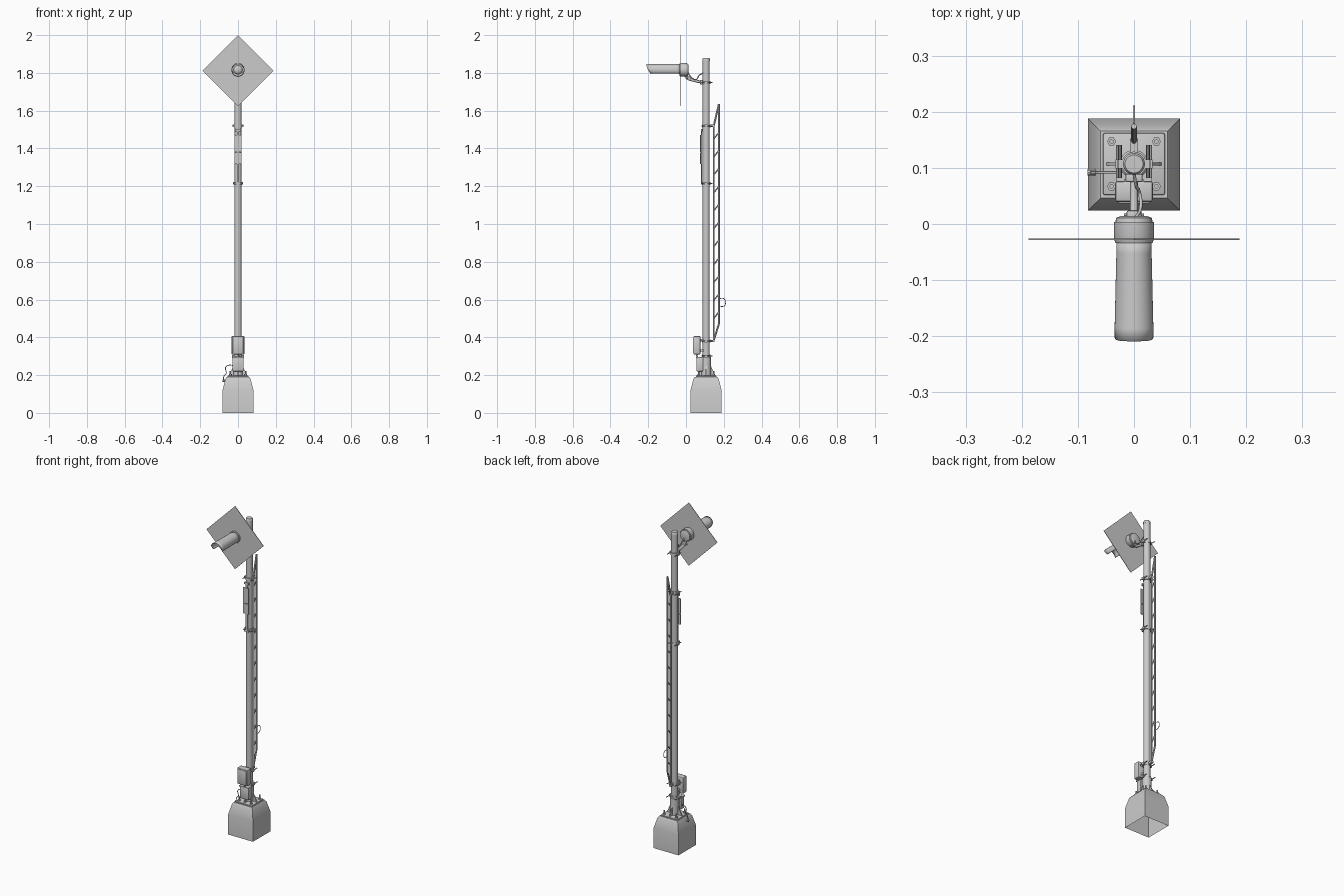
import bpy, bmesh, math
from mathutils import Vector, Matrix

if "Cube" in bpy.data.objects:
    bpy.data.objects.remove(bpy.data.objects["Cube"])

grey = bpy.data.materials.new("plain grey")
grey.use_nodes = True
grey.diffuse_color = (0.6, 0.6, 0.6, 1)
grey.node_tree.nodes["Principled BSDF"].inputs["Base Color"].default_value = (0.6, 0.6, 0.6, 1)

PY = 0.107      # pole axis in y
LZ = 1.816      # lamp axis in z
made = []


def add(name, bm):
    bmesh.ops.recalc_face_normals(bm, faces=bm.faces)
    me = bpy.data.meshes.new(name)
    bm.to_mesh(me)
    bm.free()
    ob = bpy.data.objects.new(name, me)
    bpy.context.scene.collection.objects.link(ob)
    me.materials.append(grey)
    made.append(ob)
    return ob


def box(name, centre, size, bevel=0):
    bm = bmesh.new()
    bmesh.ops.create_cube(bm, size=1)
    bmesh.ops.scale(bm, vec=size, verts=bm.verts)
    bmesh.ops.translate(bm, vec=centre, verts=bm.verts)
    if bevel:
        bmesh.ops.bevel(bm, geom=bm.edges[:], offset=bevel, segments=2, affect='EDGES', profile=0.5)
    return add(name, bm)


def rod(name, a, b, r, n=10):
    a, b = Vector(a), Vector(b)
    bm = bmesh.new()
    bmesh.ops.create_cone(bm, cap_ends=True, segments=n, radius1=r, radius2=r, depth=(b - a).length)
    turn = (b - a).to_track_quat('Z', 'Y').to_matrix().to_4x4()
    bmesh.ops.transform(bm, matrix=Matrix.Translation((a + b) / 2) @ turn, verts=bm.verts)
    return add(name, bm)


def turned(name, profile, loc, n=28, along_y=False, phase=0, open_start=False):
    """Stack of rings (height, radius) along z or y."""
    bm = bmesh.new()
    rings = []
    for h, r in profile:
        ring = []
        for i in range(n):
            t = phase + math.tau * i / n
            u, v = r * math.cos(t), r * math.sin(t)
            ring.append(bm.verts.new(Vector((u, h, v) if along_y else (u, v, h)) + Vector(loc)))
        rings.append(ring)
    for p, q in zip(rings, rings[1:]):
        for i in range(n):
            j = (i + 1) % n
            bm.faces.new((p[i], p[j], q[j], q[i]))
    bm.faces.new(rings[-1])
    if not open_start:
        bm.faces.new(rings[0])
    return add(name, bm)


def wire(name, points, r, cyclic=False):
    cu = bpy.data.curves.new(name, 'CURVE')
    cu.dimensions = '3D'
    cu.bevel_depth = r
    cu.bevel_resolution = 2
    cu.resolution_u = 6
    cu.use_fill_caps = True
    sp = cu.splines.new('BEZIER')
    sp.bezier_points.add(len(points) - 1)
    for bp, p in zip(sp.bezier_points, points):
        bp.co = p
        bp.handle_left_type = bp.handle_right_type = 'AUTO'
    sp.use_cyclic_u = cyclic
    cu.materials.append(grey)
    ob = bpy.data.objects.new(name, cu)
    bpy.context.scene.collection.objects.link(ob)


# Foundation block, open underneath, and its foot plate
R2 = math.sqrt(2)
turned("foundation", [(0, .082 * R2), (.12, .082 * R2), (.18, .067 * R2), (.19, .06 * R2)],
       (0, .106, 0), n=4, phase=math.pi / 4, open_start=True)
box("foot_plate", (0, PY, .193), (.11, .11, .008), .003)
for sx in (-1, 1):
    for sy in (-1, 1):
        x, y = sx * .04, PY + sy * .04
        turned("anchor_nut", [(0, .008), (.008, .008)], (x, y, .197), n=6)
        rod("anchor_bolt", (x, y, .19), (x, y, .222), .004, 8)

# Gussets between foot plate and socket
for k in range(4):
    bm = bmesh.new()
    c, s = math.cos(k * math.pi / 2), math.sin(k * math.pi / 2)
    for w in (-.003, .003):
        vs = [bm.verts.new((c * d - s * w, PY + s * d + c * w, z))
              for d, z in ((.015, .195), (.05, .195), (.045, .205), (.024, .25), (.015, .25))]
        bm.faces.new(vs)
    bmesh.ops.bridge_loops(bm, edges=bm.edges[:])
    add("gusset", bm)

# Pole with socket and cap
turned("socket", [(0, .025), (.1, .025), (.105, .02)], (0, PY, .195))
turned("pole", [(.2, .0185), (1.862, .0185), (1.862, .0195), (1.875, .0195), (1.88, .016)], (0, PY, 0))

# Equipment boxes on the front of the pole
box("lower_box", (0, .073, .255), (.058, .034, .07), .003)
box("lower_box_lid", (0, .073, .292), (.064, .04, .006))
box("upper_box", (0, .058, .358), (.068, .038, .098), .006)
box("upper_box_door", (0, .0385, .358), (.056, .004, .084), .001)
for z in (.33, .385):
    box("box_mount", (0, .082, z), (.03, .02, .012))
wire("box_cable", [(0, .06, .312), (.004, .058, .302), (0, .065, .288)], .004)

# Clamps round the pole
for z, w in ((.3, .03), (.38, .026), (1.215, .024), (1.52, .026), (1.75, .025)):
    turned("clamp_band", [(-.008, .022), (.008, .022)], (0, PY, z))
    for sx in (-1, 1):
        box("clamp_ear", (sx * w * .9, PY, z), (.012, .016, .014))
        rod("clamp_bolt", (sx * w, PY - .025, z), (sx * w, PY + .034, z), .0025, 8)

# Truss ladder behind the pole
IN, OUT = .147, .174
corners = [(IN, .385), (OUT, .47), (OUT, 1.635), (IN, 1.52)]
for p, q in zip(corners, corners[1:] + corners[:1]):
    rod("ladder_rail", (0, *p), (0, *q), .005, 8)
for i in range(11):
    z = .50 + i * .095
    rod("ladder_rung", (0, IN, z), (0, OUT, z + .035), .0035, 8)
for z in (.38, 1.52):
    box("ladder_bracket", (0, .137, z), (.014, .03, .012))
wire("ladder_handle", [(0, OUT, .605), (0, .2, .605), (0, .207, .598), (0, .207, .572),
                       (0, .2, .565), (0, OUT, .565)], .0018)

# Number plates on a slim backing strip
box("plate_strip", (0, .082, 1.355), (.012, .004, .29))
box("upper_plate", (0, .077, 1.427), (.036, .005, .09))
box("lower_plate", (0, .077, 1.348), (.036, .005, .06))
box("strip_foot", (0, .083, 1.215), (.03, .008, .012))
box("strip_head", (0, .083, 1.497), (.03, .008, .012))

# Diamond target board
board = box("target_board", (0, 0, 0), (.188 * R2, .003, .188 * R2))
board.data.transform(Matrix.Translation((0, -.027, 1.812)) @ Matrix.Rotation(math.pi / 4, 4, 'Y'))

# Lamp housing and lens
turned("lamp_housing", [(-.034, .033), (-.026, .036), (.004, .036), (.004, .033), (.011, .032), (.014, .024)],
       (0, 0, LZ), along_y=True)
turned("lens", [(-.046, .006), (-.044, .014), (-.039, .021), (-.033, .024)], (0, 0, LZ), along_y=True)

# Hood: open-bottomed tube with a slanted front lip
bm = bmesh.new()
rows, cols = 8, 24
grid = []
for i in range(rows + 1):
    f = i / rows
    row = []
    for j in range(cols + 1):
        t = math.radians(-36 + 252 * j / cols)
        r = .030 + .004 * f
        front = -.209 + .02 * ((1 - math.sin(t)) / 1.6) ** 2
        row.append(bm.verts.new((r * math.cos(t), -.03 + f * (front + .03), LZ + .031 * math.sin(t))))
    grid.append(row)
for a, b in zip(grid, grid[1:]):
    for j in range(cols):
        bm.faces.new((a[j], a[j + 1], b[j + 1], b[j]))
hood = add("hood", bm)
mod = hood.modifiers.new("thickness", 'SOLIDIFY')
mod.thickness = .002
mod.offset = 0

# Lamp arm, pivot and feed cable
wire("lamp_arm", [(0, -.005, 1.79), (0, .008, 1.772), (0, .04, 1.76), (0, .09, 1.75)], .007)
box("arm_pivot", (0, .015, 1.772), (.026, .018, .016), .003)
box("arm_foot", (0, .082, 1.75), (.03, .014, .024), .002)
rod("pivot_bolt", (-.018, .015, 1.772), (.018, .015, 1.772), .004, 8)
wire("lamp_cable", [(.004, .012, 1.80), (.012, .03, 1.775), (.01, .055, 1.765), (.004, .068, 1.785),
                    (0, .09, 1.8)], .003)

# Earth wire beside the foundation
wire("earth_wire", [(-.02, .092, .25), (-.05, .092, .252), (-.066, .092, .24), (-.062, .092, .21),
                    (-.074, .092, .195), (-.077, .092, .165)], .0022)
rod("earth_lug", (-.083, .092, .17), (-.068, .092, .17), .006)

bpy.ops.object.select_all(action='DESELECT')
for ob in made:
    ob.select_set(True)
bpy.context.view_layer.objects.active = made[0]
bpy.ops.object.shade_smooth_by_angle(angle=math.radians(35))
